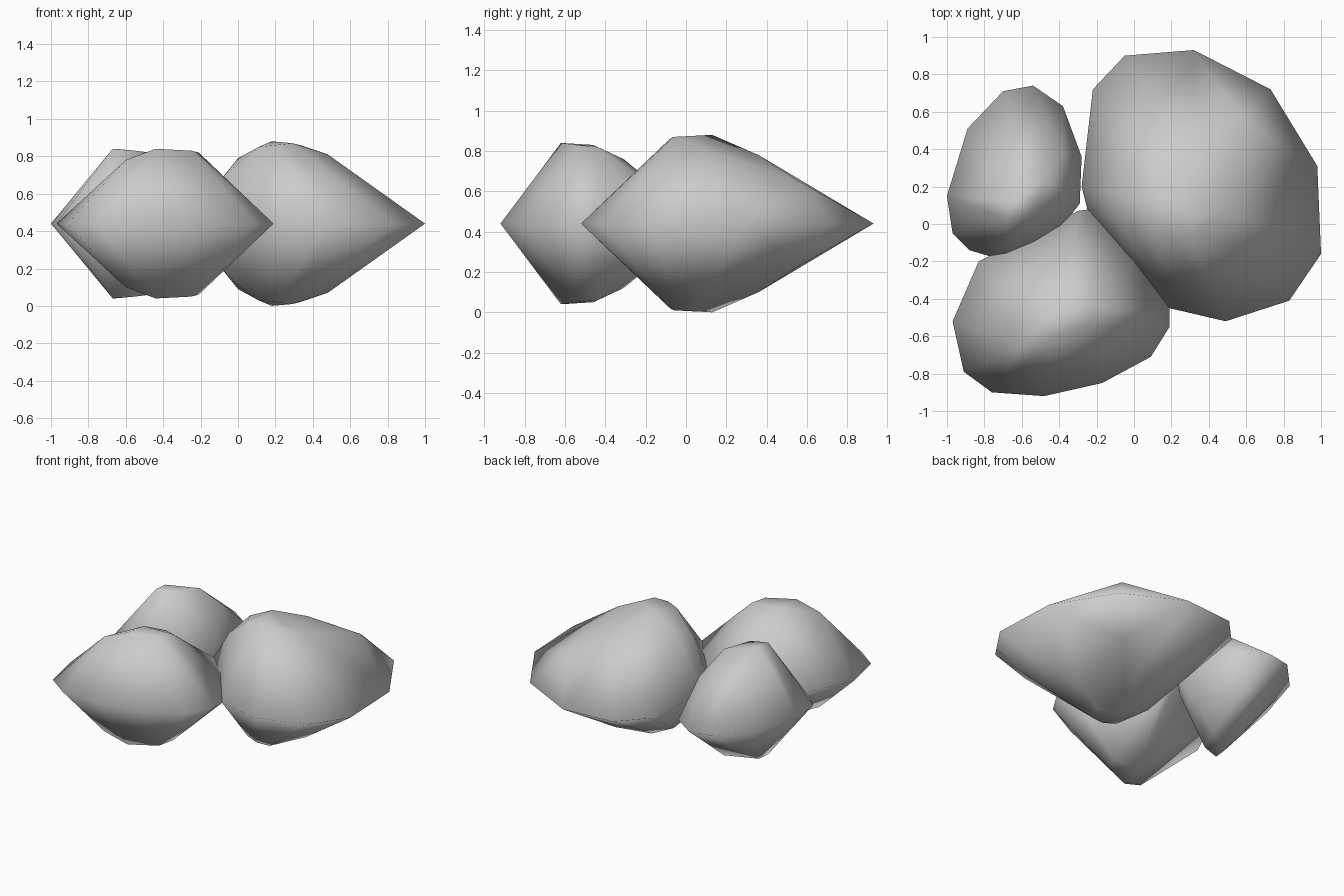
import bpy
import bmesh
from mathutils import Vector

default_cube = bpy.data.objects.get("Cube")
if default_cube:
    bpy.data.objects.remove(default_cube, do_unlink=True)

HUNDREDTH = 0.01
WAIST = 0.44  # height of the widest outline, and the plane of symmetry


def make_material(name, colour):
    material = bpy.data.materials.new(name)
    material.use_nodes = True
    material.diffuse_color = colour
    shader = material.node_tree.nodes["Principled BSDF"]
    shader.inputs["Base Color"].default_value = colour
    shader.inputs["Roughness"].default_value = 0.9
    return material


stone_grey = make_material("stone_grey", (0.6, 0.6, 0.6, 1.0))


def make_rock(name, outline, crown):
    """Wrap a convex stone around its waist outline and a crown mirrored above and below.

    Outline points are (x, y); crown points are (x, y, rise above the waist), in hundredths.
    """
    bm = bmesh.new()
    for x, y in outline:
        bm.verts.new(Vector((x, y, 0)) * HUNDREDTH)
    for x, y, rise in crown:
        for side in (1, -1):
            bm.verts.new(Vector((x, y, rise * side)) * HUNDREDTH)

    # Skin the points and discard any that fell inside the stone
    bmesh.ops.convex_hull(bm, input=bm.verts)
    loose = [vert for vert in bm.verts if not vert.link_faces]
    bmesh.ops.delete(bm, geom=loose, context="VERTS")
    bmesh.ops.recalc_face_normals(bm, faces=bm.faces)
    for face in bm.faces:
        face.smooth = True

    mesh = bpy.data.meshes.new(name)
    bm.to_mesh(mesh)
    bm.free()
    mesh.materials.append(stone_grey)
    rock = bpy.data.objects.new(name, mesh)
    rock.location.z = WAIST
    bpy.context.collection.objects.link(rock)
    return rock


# Largest stone, on the left
make_rock(
    "large_rock",
    outline=[(-22, 72), (-5, 90), (32, 93), (73, 72), (98, 31), (100, -16),
             (83, -41), (49, -52), (19, -45), (-3, -20), (-25, 8), (-28, 20)],
    crown=[(18, 13, 44), (29, -6, 43), (20, -8, 42), (11, -5, 41), (33, 3, 42),
           (0, 14, 35), (-7, 0, 26), (30, 36, 34), (48, 8, 37),
           (57, 56, 21), (72, 17, 19)],
)

# Middle stone, at the front
make_rock(
    "front_rock",
    outline=[(-97, -52), (-91, -79), (-76, -90), (-48, -92), (-17, -85), (9, -71),
             (19, -55), (19, -45), (4, -15), (-23, 8), (-30, 7), (-83, -20)],
    crown=[(-44, -62, 40), (-25, -54, 39), (-21, -44, 38), (-42, -46, 39),
           (-60, -65, 34), (-35, -31, 32)],
)

# Smallest stone, at the back right
make_rock(
    "back_rock",
    outline=[(-70, 71), (-54, 74), (-38, 63), (-28, 36), (-29, 11), (-38, -1),
             (-53, -11), (-69, -17), (-78, -17), (-88, -14), (-97, -5),
             (-100, 15), (-89, 51)],
    crown=[(-55, 6, 39), (-67, 3, 40), (-66, 12, 40), (-47, 24, 38), (-38, 39, 22)],
)
